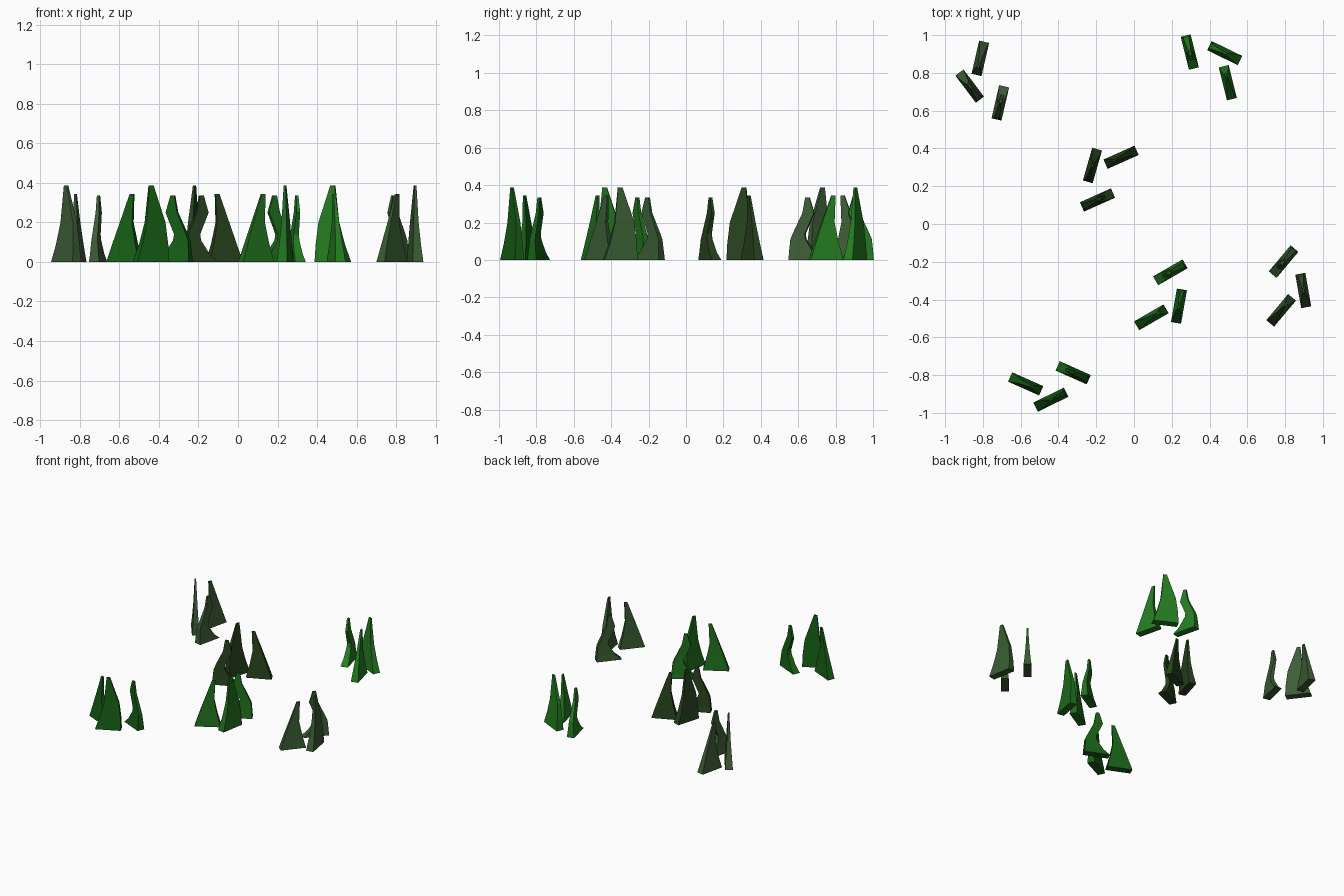
import bpy, bmesh
from math import radians
from mathutils import Matrix

if "Cube" in bpy.data.objects:
    bpy.data.objects.remove(bpy.data.objects["Cube"])

# Blade outlines: (height, left x, right x, half thickness)
STRAIGHT = [(0, -.09, .09, .027), (.10, -.057, .064, .018),
            (.20, -.022, .045, .011), (.345, .03, .052, .005)]
BENT = [(0, -.09, .09, .027), (.04, -.045, .088, .022), (.11, .0, .082, .016),
        (.14, .004, .07, .014), (.25, -.045, .018, .009), (.335, -.02, .003, .006)]
TALL = [(0, -.09, .09, .027), (.09, -.058, .087, .020),
        (.20, -.03, .075, .013), (.388, -.012, .012, .005)]

# Blade placement inside a clump: name, outline, x, y, turn
BLADES = [("straight_blade", STRAIGHT, -.156, .022, 0),
          ("bent_blade", BENT, .05, .178, 0),
          ("tall_blade", TALL, 0, 0, 50)]

# Clumps: x, y, turn, colour
CLUMPS = [(-.87, .73, 257, (.048, .107, .038, 1)),
          (.48, .905, 104, (.018, .205, .016, 1)),
          (-.22, .31, 204, (.020, .055, .012, 1)),
          (.238, -.435, 30, (.014, .156, .012, 1)),
          (.896, -.352, 50, (.038, .102, .030, 1)),
          (-.44, -.93, -24, (.008, .114, .007, 1))]


def blade(name, rings, matrix, mat):
    """Loft rectangular rings into one flat-faced blade."""
    bm = bmesh.new()
    prev = None
    for z, l, r, t in rings:
        ring = [bm.verts.new(c) for c in ((l, -t, z), (r, -t, z), (r, t, z), (l, t, z))]
        if prev is None:
            bm.faces.new(ring[::-1])
        else:
            for i in range(4):
                j = (i + 1) % 4
                bm.faces.new((prev[i], prev[j], ring[j], ring[i]))
        prev = ring
    bm.faces.new(prev)
    bm.normal_update()
    me = bpy.data.meshes.new(name)
    bm.to_mesh(me)
    bm.free()
    me.materials.append(mat)
    ob = bpy.data.objects.new(name, me)
    ob.matrix_world = matrix
    bpy.context.collection.objects.link(ob)


# Scatter the clumps
for n, (cx, cy, turn, colour) in enumerate(CLUMPS, 1):
    mat = bpy.data.materials.new(f"grass_{n}")
    mat.diffuse_color = colour
    mat.use_nodes = True
    mat.node_tree.nodes["Principled BSDF"].inputs["Base Color"].default_value = mat.diffuse_color
    base = Matrix.Translation((cx, cy, 0)) @ Matrix.Rotation(radians(turn), 4, 'Z')
    for name, rings, x, y, a in BLADES:
        local = Matrix.Translation((x, y, 0)) @ Matrix.Rotation(radians(a), 4, 'Z')
        blade(f"clump_{n}_{name}", rings, base @ local, mat)
